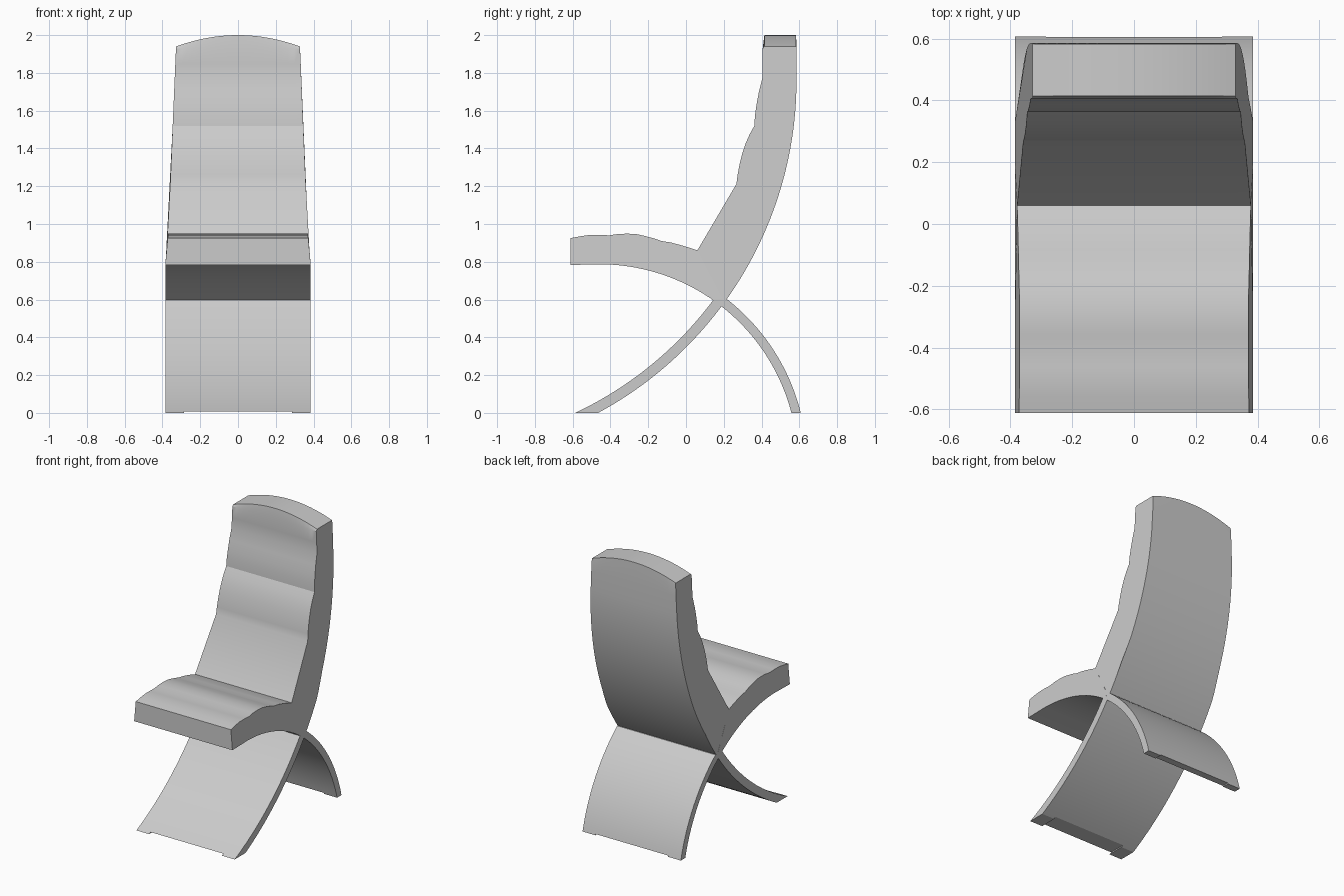
import bpy, bmesh, math

cube = bpy.data.objects.get("Cube")
if cube:
    bpy.data.objects.remove(cube, do_unlink=True)

GREY = (0.6, 0.6, 0.6, 1.0)
mat = bpy.data.materials.new("plain grey")
mat.use_nodes = True
mat.diffuse_color = GREY
mat.node_tree.nodes["Principled BSDF"].inputs["Base Color"].default_value = GREY


def half_width(z):
    """Chair half width, narrowing above the seat shell."""
    if z < 0.79:
        return 0.385
    if z < 0.95:
        return 0.385 - 0.015 * (z - 0.79) / 0.16
    return 0.37 - 0.042 * (z - 0.95) / 0.99


def arc(cy, cz, r, z0, z1, n):
    """Right-hand part of a circle in the y-z plane, between two heights."""
    a0, a1 = (math.asin((z - cz) / r) for z in (z0, z1))
    angles = [a0 + (a1 - a0) * i / n for i in range(n + 1)]
    return [(cy + r * math.cos(a), cz + r * math.sin(a)) for a in angles]


def extrude_profile(name, profile, u0=-1.0, u1=1.0, columns=1, crown=0.0):
    """Sweep a y-z profile across the width, optionally crowning its top."""
    bm = bmesh.new()
    top = max(z for y, z in profile)
    rings = []
    for c in range(columns + 1):
        u = u0 + (u1 - u0) * c / columns
        ring = []
        for y, z in profile:
            drop = crown * u * u if z > top - 0.001 else 0.0
            ring.append(bm.verts.new((u * half_width(z - drop), y, z - drop)))
        rings.append(ring)
    n = len(profile)
    for a, b in zip(rings, rings[1:]):
        for i in range(n):
            j = (i + 1) % n
            bm.faces.new((a[i], a[j], b[j], b[i]))
    bm.faces.new(rings[0])
    bm.faces.new(rings[-1])
    bmesh.ops.recalc_face_normals(bm, faces=bm.faces)
    mesh = bpy.data.meshes.new(name)
    bm.to_mesh(mesh)
    bm.free()
    mesh.materials.append(mat)
    obj = bpy.data.objects.new(name, mesh)
    bpy.context.collection.objects.link(obj)
    bpy.ops.object.select_all(action="DESELECT")
    obj.select_set(True)
    bpy.context.view_layer.objects.active = obj
    bpy.ops.object.shade_smooth_by_angle(angle=math.radians(25))
    return obj


# The two crossing sweeps: each has a centre and an inner and outer radius
BACK = (-1.415, 1.76)
BACK_IN, BACK_OUT = 1.945, 2.0
SEAT = (-0.46, -0.265)
SEAT_IN, SEAT_OUT = 1.052, 1.10

# Seat: wavy top, arched underside running back to the crossing
seat_top = [(-0.612, 0.925), (-0.56, 0.935), (-0.51, 0.942), (-0.46, 0.942),
            (-0.405, 0.94), (-0.36, 0.947), (-0.31, 0.949), (-0.26, 0.946),
            (-0.22, 0.937), (-0.17, 0.924), (-0.13, 0.91), (-0.08, 0.902),
            (-0.035, 0.89), (0.01, 0.877), (0.06, 0.86)]
under = arc(*SEAT, SEAT_IN, 0.585, 0.7869, 18)
extrude_profile("seat", seat_top + [(0.19, 0.61)] + under + [(-0.612, 0.783)])

# Backrest: three padded swells in front, one long sweep behind, crowned top
back_front = [(0.06, 0.86), (0.267, 1.212), (0.273, 1.26), (0.283, 1.313),
              (0.297, 1.37), (0.315, 1.425), (0.337, 1.475), (0.362, 1.52),
              (0.365, 1.575), (0.373, 1.63), (0.386, 1.7), (0.405, 1.775),
              (0.406, 1.85), (0.406, 1.93), (0.415, 2.0)]
back_rear = arc(*BACK, BACK_OUT, 0.6, 1.76, 28)[::1]
rear_down = [(0.586, 1.85), (0.585, 1.93), (0.583, 2.0)]
extrude_profile("backrest", back_front + (back_rear + rear_down)[::-1]
                + [(0.185, 0.59)], columns=20, crown=0.06)


# Legs: thin curved slabs that cross below the seat, on shallow corner pads
def slab(name, centre, r_in, r_out, z0, z1, n, **span):
    outline = arc(*centre, r_in, z0, z1, n) + arc(*centre, r_out, z0, z1, n)[::-1]
    return extrude_profile(name, outline, **span)


for name, sweep in (("front_leg", (BACK, BACK_IN, BACK_OUT)),
                    ("rear_leg", (SEAT, SEAT_IN, SEAT_OUT))):
    slab(name, *sweep, 0.008, 0.6, 24)
    for side, u0, u1 in (("right", -1, -0.74), ("left", 0.74, 1)):
        slab(f"{name}_{side}_pad", *sweep, 0, 0.008, 1, u0=u0, u1=u1)
